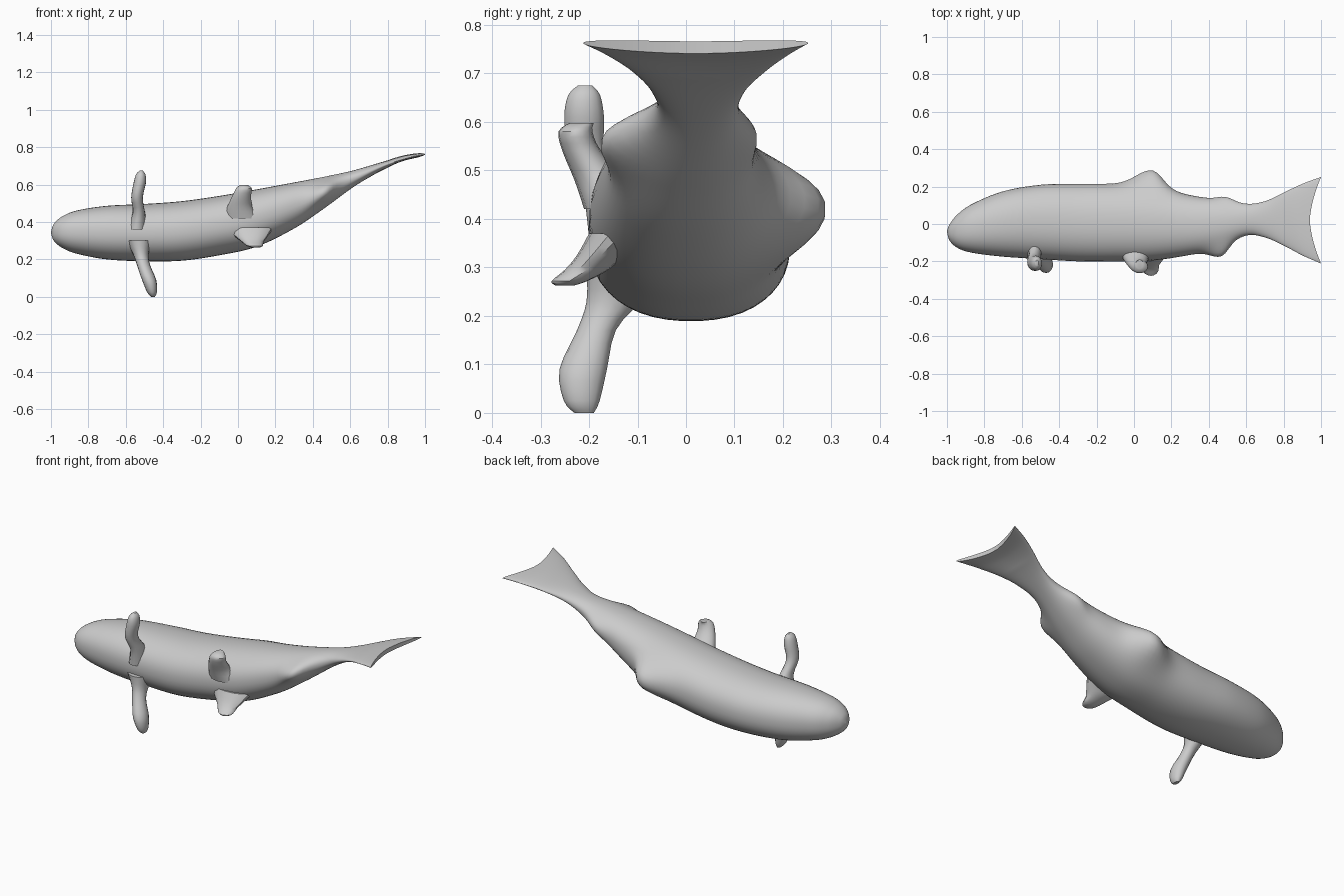
import bpy, math

if "Cube" in bpy.data.objects:
    bpy.data.objects.remove(bpy.data.objects["Cube"], do_unlink=True)

COLOR = (0.6, 0.6, 0.6, 1.0)
skin = bpy.data.materials.new("light grey skin")
skin.use_nodes = True
skin.diffuse_color = COLOR
bsdf = skin.node_tree.nodes["Principled BSDF"]
bsdf.inputs["Base Color"].default_value = COLOR
bsdf.inputs["Roughness"].default_value = 0.7


def smooth_rows(rows, steps):
    """Catmull-Rom interpolation through rows of numbers."""
    out = []
    for i in range(len(rows) - 1):
        p0, p1 = rows[max(i - 1, 0)], rows[i]
        p2, p3 = rows[i + 1], rows[min(i + 2, len(rows) - 1)]
        for s in range(steps):
            t = s / steps
            out.append([0.5 * (2 * b + (c - a) * t + (2 * a - 5 * b + 4 * c - d) * t * t
                               + (3 * b - a - 3 * c + d) * t ** 3)
                        for a, b, c, d in zip(p0, p1, p2, p3)])
    out.append(list(rows[-1]))
    return out


def loft(name, rings, angle):
    """Skin a list of equal rings and close both ends."""
    n = len(rings[0])
    verts = [v for r in rings for v in r]
    faces = []
    for i in range(len(rings) - 1):
        for j in range(n):
            k = (j + 1) % n
            faces.append((i * n + j, i * n + k, (i + 1) * n + k, (i + 1) * n + j))
    for base, flip in ((0, True), ((len(rings) - 1) * n, False)):
        # cap each end with strips across the ring
        for j in range(n // 2 - 1):
            q = [base + j, base + j + 1, base + n - 2 - j, base + n - 1 - j]
            faces.append(tuple(reversed(q)) if flip else tuple(q))
    mesh = bpy.data.meshes.new(name)
    mesh.from_pydata(verts, [], faces)
    mesh.materials.append(skin)
    mesh.validate()
    obj = bpy.data.objects.new(name, mesh)
    bpy.context.collection.objects.link(obj)
    bpy.ops.object.select_all(action='DESELECT')
    obj.select_set(True)
    bpy.context.view_layer.objects.active = obj
    bpy.ops.object.mode_set(mode='EDIT')
    bpy.ops.mesh.select_all(action='SELECT')
    bpy.ops.mesh.normals_make_consistent(inside=False)
    bpy.ops.object.mode_set(mode='OBJECT')
    bpy.ops.object.shade_smooth_by_angle(angle=math.radians(angle))
    return obj


def bump(x, centre, height, left, right):
    w = left if x < centre else right
    return height * math.exp(-((x - centre) / w) ** 2)


def power(v, p):
    return math.copysign(abs(v) ** p, v)


# Body stations from nose to tail: x, z low, z high, y belly, y back
BODY = [
    (-1.0, .343, .347, -.042, -.038), (-.985, .30, .39, -.09, .0),
    (-.94, .262, .43, -.13, .055), (-.86, .23, .462, -.155, .11),
    (-.70, .20, .487, -.175, .175), (-.50, .19, .497, -.188, .21),
    (-.30, .193, .512, -.20, .215), (-.10, .222, .54, -.20, .213),
    (.10, .268, .575, -.195, .20), (.30, .365, .612, -.165, .155),
    (.45, .465, .64, -.125, .13), (.60, .575, .672, -.062, .108),
    (.70, .638, .70, -.072, .122), (.80, .69, .73, -.115, .168),
    (.90, .727, .757, -.168, .215), (1.0, .75, .775, -.212, .252),
]
SIDES = 44
rings = []
for x, z0, z1, y0, y1 in smooth_rows(BODY, 8):
    ring = []
    for j in range(SIDES):
        a = 2 * math.pi * (j + 0.5) / SIDES
        c, s = power(math.cos(a), 0.9), power(math.sin(a), 0.9)
        y = (y0 + y1) / 2 + (y1 - y0) / 2 * c
        z = (z0 + z1) / 2 + (z1 - z0) / 2 * s
        # back fin, small rear back fin and rear belly fin grow out as ridges
        if c > 0:
            y += (bump(x, .10, .088, .12, .075) + bump(x, .49, .022, .06, .06)) * c ** 6
        else:
            y -= bump(x, .47, .055, .08, .05) * c ** 6
        # forked trailing edge of the tail
        px = x
        if x > .8:
            shift = .06 * (1 - min(1, abs(c)) ** 1.6) * (x - .8) / .2
            px, z = x - shift, z - .15 * shift
        ring.append((px, y, z))
    rings.append(ring)
loft("body", rings, 50)

# Paired fins: sections z, centre x, centre y, half width x, half width y
FINS = {
    "left_front_fin": [
        (.36, -.54, -.11, .055, .09), (.45, -.53, -.16, .033, .052),
        (.53, -.54, -.205, .031, .04), (.61, -.525, -.21, .033, .041),
        (.655, -.52, -.21, .025, .033), (.675, -.518, -.208, .008, .015)],
    "right_front_fin": [
        (.30, -.53, -.13, .07, .075), (.23, -.52, -.15, .042, .055),
        (.17, -.505, -.185, .035, .04), (.09, -.475, -.212, .038, .049),
        (.025, -.46, -.215, .026, .037), (.0, -.455, -.21, .01, .02)],
    "left_belly_fin": [
        (.42, .02, -.13, .10, .08), (.48, .01, -.175, .068, .055),
        (.54, .02, -.215, .05, .04), (.58, .032, -.228, .042, .035),
        (.598, .03, -.215, .02, .025)],
    "right_belly_fin": [
        (.37, .06, -.13, .13, .07), (.325, .07, -.175, .09, .05),
        (.295, .078, -.205, .06, .045), (.272, .09, -.24, .042, .037),
        (.263, .095, -.25, .02, .02)],
}
for name, sections in FINS.items():
    rings = []
    for z, cx, cy, rx, ry in smooth_rows(sections, 3):
        rings.append([(cx + rx * math.cos(2 * math.pi * j / 16),
                       cy + ry * math.sin(2 * math.pi * j / 16), z) for j in range(16)])
    loft(name, rings, 40)
